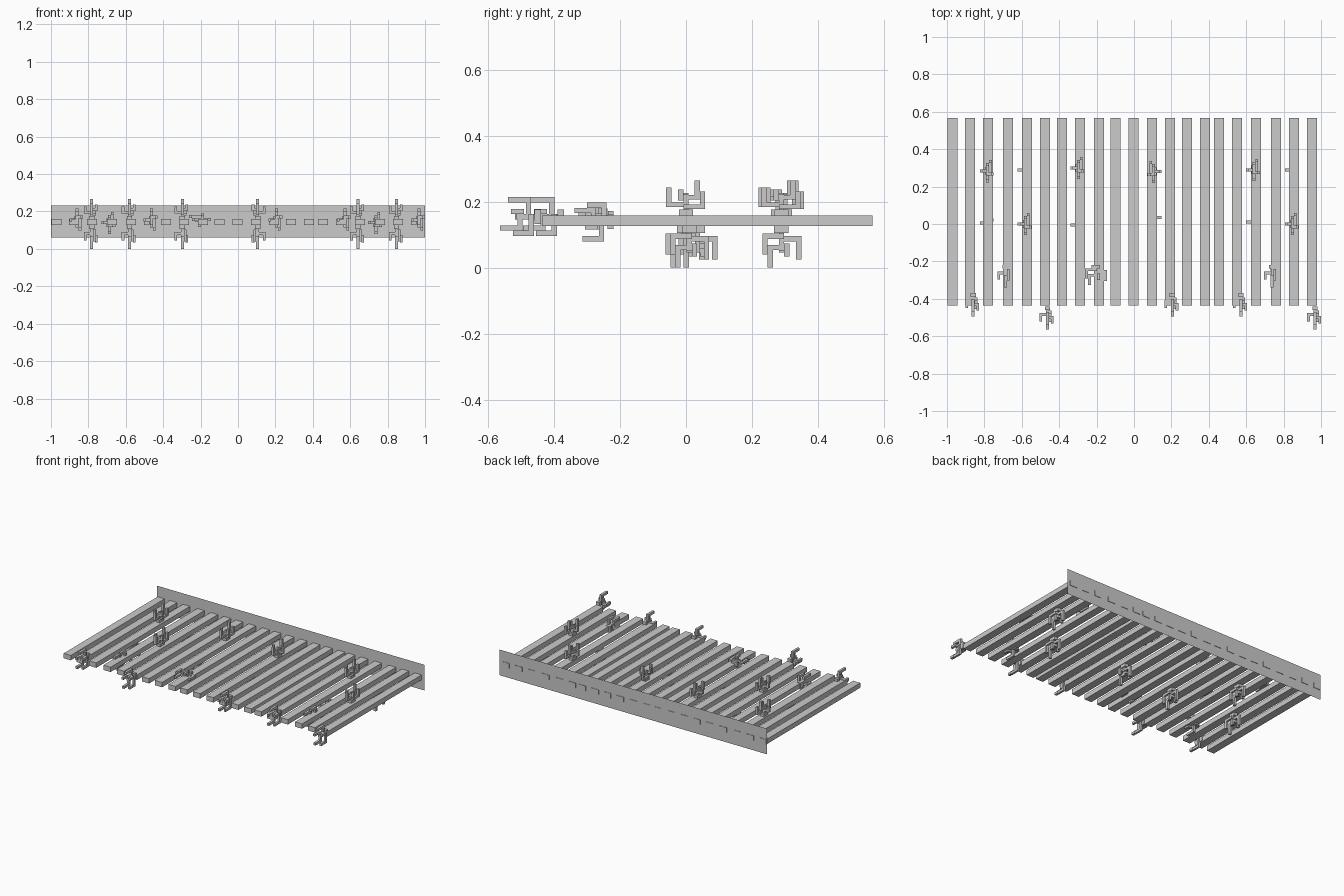
import bpy, bmesh
from mathutils import Matrix, Vector

ZC = 0.143          # bar centre height
BAR_H, BAR_W = 0.033, 0.053
Y_FRONT, Y_BACK = -0.437, 0.567


def finish(name, bm):
    bmesh.ops.recalc_face_normals(bm, faces=bm.faces)
    mesh = bpy.data.meshes.new(name)
    bm.to_mesh(mesh)
    bm.free()
    obj = bpy.data.objects.new(name, mesh)
    bpy.context.collection.objects.link(obj)
    return obj


def add_box(bm, lo, hi, matrix=Matrix()):
    lo, hi = Vector(lo), Vector(hi)
    m = matrix @ Matrix.Translation((lo + hi) / 2) @ Matrix.Diagonal((*(hi - lo), 1))
    bmesh.ops.create_cube(bm, size=1, matrix=m)


# Row of slightly irregular bars
BAR_X = [-0.97, -0.876, -0.78, -0.673, -0.572, -0.475, -0.385, -0.288, -0.187, -0.10, -0.003,
         0.096, 0.192, 0.283, 0.379, 0.454, 0.55, 0.652, 0.759, 0.855, 0.951]
for x in BAR_X:
    bm = bmesh.new()
    add_box(bm, (x - BAR_W / 2, Y_FRONT, ZC - BAR_H / 2), (x + BAR_W / 2, Y_BACK, ZC + BAR_H / 2))
    finish("bar", bm)

# Thin back plate the bars run into
bm = bmesh.new()
bm.faces.new([bm.verts.new(c) for c in
              ((-1, 0.564, 0.06), (1, 0.564, 0.06), (1, 0.564, 0.233), (-1, 0.564, 0.233))])
finish("back_plate", bm)

# Blocky branching growth: (u0, u1, v0, v1, h0, h1), h is the growth direction
BRANCHES = [
    (-0.022, 0.022, -0.014, 0.014, 0.000, 0.020),   # foot
    (-0.008, 0.008, -0.008, 0.008, 0.020, 0.075),   # stem
    (-0.060, -0.008, -0.008, 0.008, 0.030, 0.046),  # short arm
    (-0.060, -0.044, -0.008, 0.008, 0.046, 0.100),
    (0.008, 0.042, -0.008, 0.008, 0.056, 0.072),    # tall arm
    (0.026, 0.042, -0.008, 0.008, 0.072, 0.125),
    (-0.008, 0.058, 0.008, 0.022, 0.022, 0.038),    # low outer arm
    (0.042, 0.058, 0.008, 0.022, 0.038, 0.085),
    (-0.008, 0.008, -0.042, -0.008, 0.036, 0.052),  # side arms
    (-0.008, 0.008, -0.042, -0.028, 0.052, 0.080),
    (-0.024, -0.008, -0.008, 0.032, 0.052, 0.068),
    (-0.024, -0.008, 0.018, 0.032, 0.068, 0.092),
]


def growth(name, pos, u, v, h, scale=1.0):
    m = Matrix((u, v, Vector(h) * scale)).transposed().to_4x4()
    m.translation = pos
    bm = bmesh.new()
    for u0, u1, v0, v1, h0, h1 in BRANCHES:
        add_box(bm, (u0, v0, h0), (u1, v1, h1), m)
    finish(name, bm)


X, Y, Z = Vector((1, 0, 0)), Vector((0, 1, 0)), Vector((0, 0, 1))

# Growths above and below the bars: x, y above, y below, side
for x, y_up, y_low, side in [(-0.782, 0.283, 0.005, 1), (-0.58, 0.0, 0.29, 1),
                             (-0.298, 0.30, -0.005, 1), (0.105, 0.28, 0.035, -1),
                             (0.642, 0.29, 0.01, 1), (0.848, 0.0, 0.29, 1)]:
    growth("upper_growth", (x, y_up, ZC + BAR_H / 2), Y, X * side, Z, 0.85)
    growth("lower_growth", (x, y_low, ZC - BAR_H / 2), -Y, X * side, -Z, 1.01)

# Growths reaching forward from the bar ends
for x, y in [(-0.86, -0.37), (-0.463, -0.44), (0.205, -0.37), (0.572, -0.37), (0.968, -0.44)]:
    growth("end_growth", (x, y, 0.155), -Z, X, -Y)

# Growths wrapped around bars further back
for x in (-0.688, 0.737):
    growth("middle_growth", (x, -0.22, 0.14), Z, X, -Y, 0.95)
growth("middle_growth", (-0.205, -0.22, 0.158), -X, Z, -Y, 0.85)
